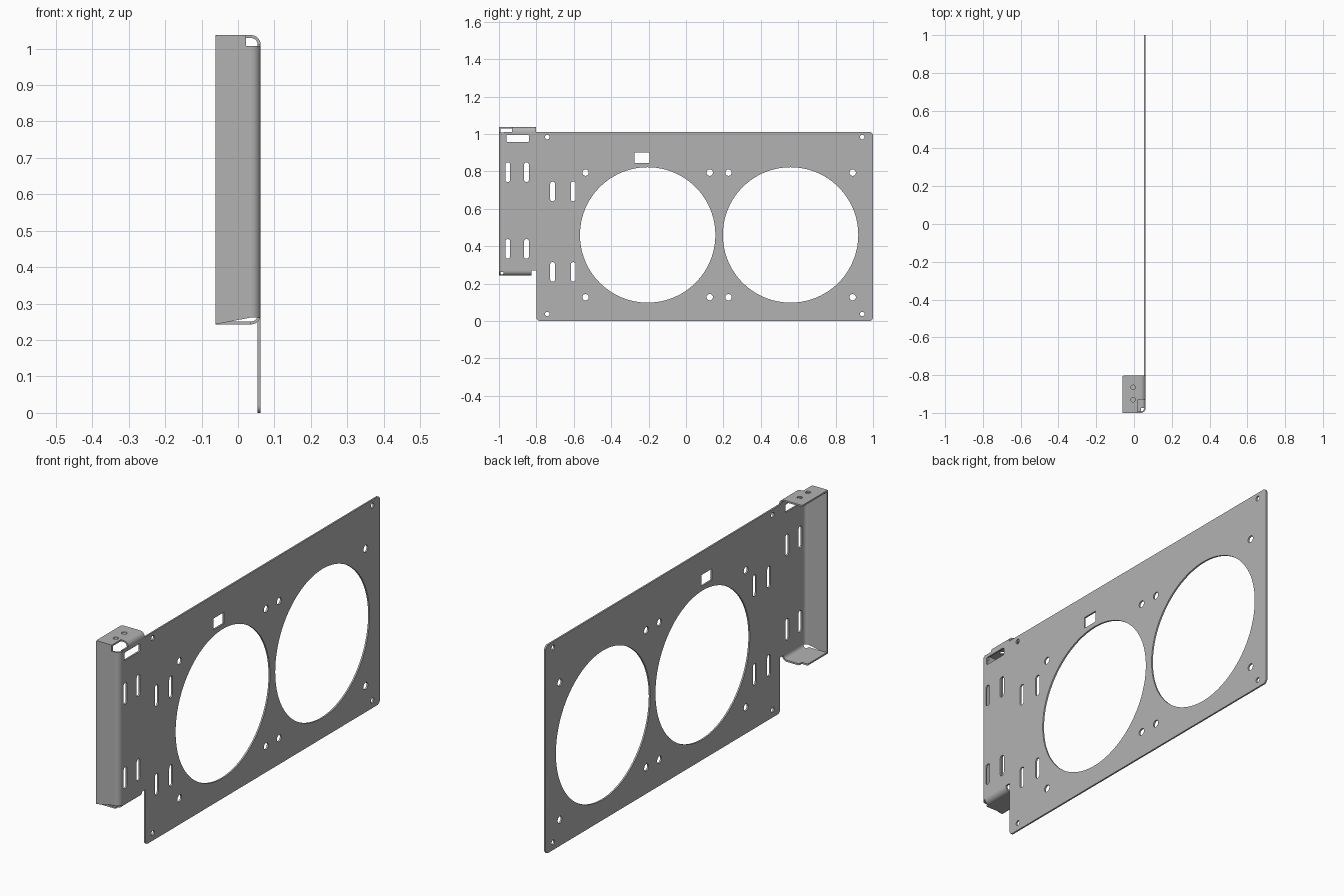
import bpy, bmesh, math
from mathutils import Vector, Matrix

if "Cube" in bpy.data.objects:
    bpy.data.objects.remove(bpy.data.objects["Cube"], do_unlink=True)

# Sheet thickness, outer bend radius and outer limits of the folded end
T, R = 0.008, 0.026
SIDE, TOP, BOTTOM = 0.062, 1.037, 0.243
X, Y, Z = Vector((1, 0, 0)), Vector((0, 1, 0)), Vector((0, 0, 1))

metal = bpy.data.materials.new("grey metal")
metal.use_nodes = True
GREY = (0.45, 0.45, 0.45, 1)
metal.diffuse_color = GREY
metal.node_tree.nodes["Principled BSDF"].inputs["Base Color"].default_value = GREY


def fillet(corners, steps=8):
    """Outline of square corners (u, v, radius), each rounded by its radius."""
    out = []
    for i, (u, v, r) in enumerate(corners):
        p = Vector((u, v))
        if r == 0:
            arc = [p]
        else:
            a = (Vector(corners[i - 1][:2]) - p).normalized()
            b = (Vector(corners[(i + 1) % len(corners)][:2]) - p).normalized()
            c = p + r * (a + b)
            angles = [math.pi / 2 * k / steps for k in range(steps + 1)]
            arc = [c - r * (b * math.cos(t) + a * math.sin(t)) for t in angles]
        out += [q for q in arc if not out or (q - out[-1]).length > 1e-5]
    if (out[0] - out[-1]).length < 1e-5:
        out.pop()
    return out


def box(u0, u1, v0, v1, r=0.0, steps=8):
    return fillet([(u0, v0, r), (u1, v0, r), (u1, v1, r), (u0, v1, r)], steps)


def circle(u, v, r, steps=6):
    return box(u - r, u + r, v - r, v + r, r, steps)


def sheet(name, loops, origin, u, v, depth=T):
    """Fill the loops (outline first, then holes) and thicken about the origin."""
    curve = bpy.data.curves.new(name, 'CURVE')
    curve.dimensions = '2D'
    curve.fill_mode = 'BOTH'
    curve.extrude = depth / 2
    for loop in loops:
        spline = curve.splines.new('POLY')
        spline.points.add(len(loop) - 1)
        for point, q in zip(spline.points, loop):
            point.co = (q.x, q.y, 0, 1)
        spline.use_cyclic_u = True
    temp = bpy.data.objects.new(name + " outline", curve)
    bpy.context.collection.objects.link(temp)
    graph = bpy.context.evaluated_depsgraph_get()
    mesh = bpy.data.meshes.new_from_object(temp.evaluated_get(graph))
    bpy.data.objects.remove(temp, do_unlink=True)
    bpy.data.curves.remove(curve)

    frame = Matrix((u, v, u.cross(v))).transposed().to_4x4()
    mesh.transform(Matrix.Translation(origin) @ frame)
    bm = bmesh.new()
    bm.from_mesh(mesh)
    bmesh.ops.remove_doubles(bm, verts=bm.verts, dist=1e-5)
    bmesh.ops.recalc_face_normals(bm, faces=bm.faces)
    bm.to_mesh(mesh)
    bm.free()
    mesh.name = name
    mesh.materials.clear()
    mesh.materials.append(metal)
    obj = bpy.data.objects.new(name, mesh)
    bpy.context.collection.objects.link(obj)
    bpy.ops.object.select_all(action='DESELECT')
    obj.select_set(True)
    bpy.context.view_layer.objects.active = obj
    bpy.ops.object.shade_smooth_by_angle(angle=math.radians(30))
    return obj


def bend(name, corner, u, v, length):
    """Quarter-round fold whose outer corner lies at the given point."""
    profile = fillet([(0, R, 0), (0, 0, R), (R, 0, 0),
                      (R, T, 0), (T, T, R - T), (T, R, 0)])
    sheet(name, [profile], Vector(corner), u, v, length)


# Main plate with the narrower tab at the front
edge = TOP - R
outline = fillet([(-0.8, 0, 0.02), (1, 0, 0.02), (1, edge, 0.02),
                  (-1 + R, edge, 0), (-1 + R, BOTTOM + R, 0), (-0.8, BOTTOM + R, 0)])
holes = [box(-0.275, -0.195, 0.845, 0.9), box(-0.96, -0.84, 0.957, 0.995, 0.006)]
for centre in (-0.205, 0.559):                      # fan openings and screw holes
    holes.append(circle(centre, 0.46, 0.362, 24))
    for dy in (-0.332, 0.332):
        for dz in (-0.333, 0.333):
            holes.append(circle(centre + dy, 0.46 + dz, 0.017))
for y in (-0.742, 0.942):                           # corner holes
    for z in (0.037, 0.983):
        holes.append(circle(y, z, 0.012))
for ys, zs in (((-0.953, -0.853), (0.333, 0.743)), ((-0.713, -0.603), (0.21, 0.64))):
    for y in ys:                                    # upright slots
        for z in zs:
            holes.append(box(y - 0.013, y + 0.013, z, z + 0.105, 0.0129))
sheet("main_plate", [outline] + holes, Vector((SIDE - T / 2, 0, 0)), Y, Z)

# Front flange with its upper corner relieved
inner = SIDE - R
front = fillet([(-SIDE, BOTTOM, 0), (inner, BOTTOM + 0.019, 0), (inner, 1.007, 0),
                (0.022, 1.007, 0), (0.022, TOP, 0), (-SIDE, TOP, 0.004)])
sheet("front_flange", [front], Vector((0, -1 + T / 2, 0)), X, Z)
low, high = BOTTOM + 0.019, 1.007
bend("front_bend", (SIDE, -1, (low + high) / 2), -X, Y, high - low)

# Top flange with two screw holes and a corner relief
top = fillet([(-SIDE, -1 + T, 0), (0.022, -1 + T, 0), (0.022, -0.93, 0),
              (inner, -0.93, 0), (inner, -0.803, 0), (-SIDE, -0.803, 0.008)])
sheet("top_flange", [top, circle(-0.005, -0.93, 0.012), circle(-0.005, -0.865, 0.012)],
      Vector((0, 0, TOP - T / 2)), X, Y)
bend("top_bend", (SIDE, (-0.93 - 0.803) / 2, TOP), -X, -Z, 0.127)

# Bottom flange with a notched outer corner
bottom = fillet([(-SIDE, -1 + T, 0), (inner, -1 + T, 0), (inner, -0.825, 0),
                 (-0.03, -0.825, 0.006), (-0.03, -0.845, 0), (-SIDE, -0.845, 0.006)])
sheet("bottom_flange", [bottom], Vector((0, 0, BOTTOM + T / 2)), X, Y)
bend("bottom_bend", (SIDE, (-0.975 - 0.825) / 2, BOTTOM), -X, Z, 0.15)
